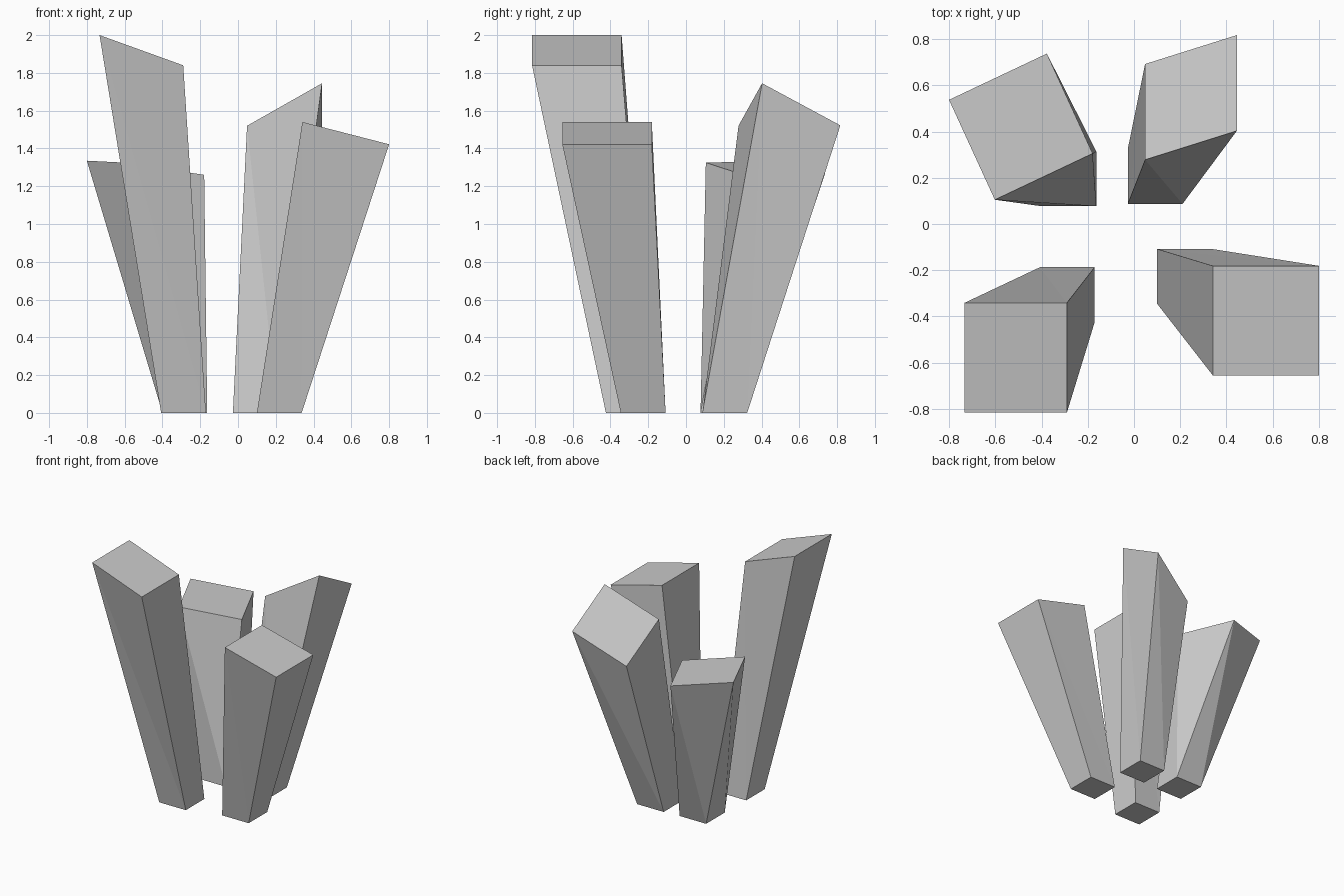
import bpy
import bmesh

if "Cube" in bpy.data.objects:
    bpy.data.objects.remove(bpy.data.objects["Cube"])


def leaning_pillar(name, base_corner, top):
    """Square foot on the ground, sheared and flared to a tilted four-sided top.
    top holds three corners (front left, front right, back left);
    the fourth completes the parallelogram."""
    x, y = base_corner
    s = 0.237
    foot = [(x, y, 0), (x + s, y, 0), (x + s, y + s, 0), (x, y + s, 0)]
    a, b, d = top
    c = tuple(b[k] + d[k] - a[k] for k in range(3))
    bm = bmesh.new()
    lo = [bm.verts.new(p) for p in foot]
    hi = [bm.verts.new(p) for p in (a, b, c, d)]
    bm.faces.new(lo[::-1])
    bm.faces.new(hi)
    # twisted sides, each split along one diagonal
    for i in range(4):
        j = (i + 1) % 4
        bm.faces.new((lo[i], lo[j], hi[i]))
        bm.faces.new((lo[j], hi[j], hi[i]))
    mesh = bpy.data.meshes.new(name)
    bm.to_mesh(mesh)
    bm.free()
    bpy.context.collection.objects.link(bpy.data.objects.new(name, mesh))


# four pillars leaning outwards
leaning_pillar("front_left_pillar", (-0.407, -0.424),
               [(-0.733, -0.815, 2.0), (-0.29, -0.815, 1.84), (-0.733, -0.341, 2.0)])
leaning_pillar("front_right_pillar", (0.10, -0.345),
               [(0.341, -0.655, 1.54), (0.80, -0.655, 1.422), (0.341, -0.181, 1.54)])
leaning_pillar("back_right_pillar", (-0.027, 0.087),
               [(0.048, 0.278, 1.52), (0.445, 0.403, 1.745), (0.048, 0.692, 1.297)])
leaning_pillar("back_left_pillar", (-0.40, 0.077),
               [(-0.602, 0.105, 1.325), (-0.179, 0.305, 1.26), (-0.80, 0.537, 1.335)])
